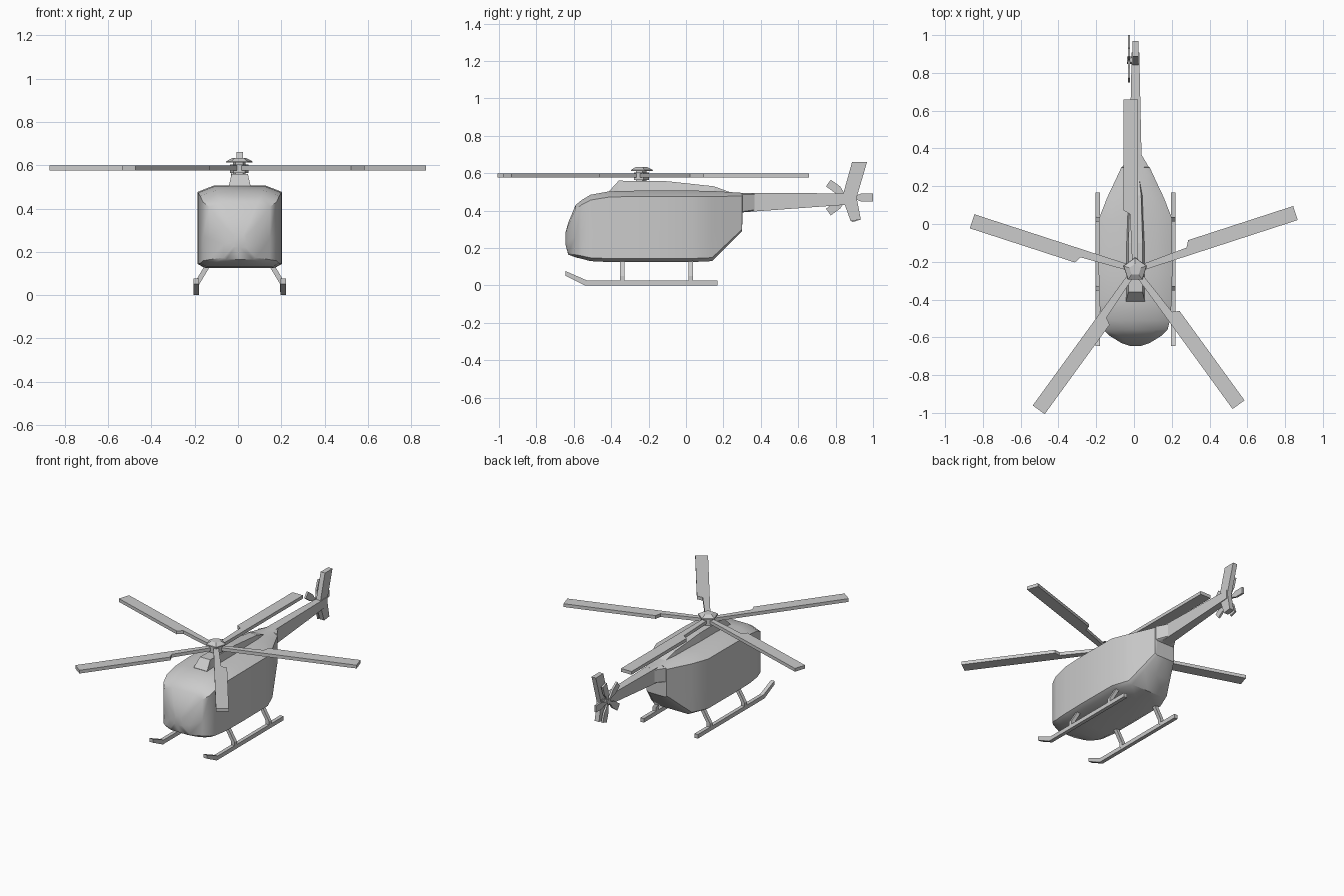
import bpy, bmesh, math
from mathutils import Matrix, Vector

cube = bpy.data.objects.get("Cube")
if cube:
    bpy.data.objects.remove(cube, do_unlink=True)

CX = 0.008      # centre plane of the airframe
grey = bpy.data.materials.new("plain grey")
grey.use_nodes = True
GREY = (0.6, 0.6, 0.6, 1)
grey.diffuse_color = GREY
grey.node_tree.nodes["Principled BSDF"].inputs["Base Color"].default_value = GREY


def finish(bm, name, smooth=None):
    bmesh.ops.recalc_face_normals(bm, faces=bm.faces)
    mesh = bpy.data.meshes.new(name)
    bm.to_mesh(mesh)
    bm.free()
    mesh.materials.append(grey)
    obj = bpy.data.objects.new(name, mesh)
    bpy.context.collection.objects.link(obj)
    if smooth:
        bpy.ops.object.select_all(action='DESELECT')
        obj.select_set(True)
        bpy.context.view_layer.objects.active = obj
        bpy.ops.object.shade_smooth_by_angle(angle=math.radians(smooth))
    return obj


def loft(name, rings, smooth=None):
    """Skin a list of equally long closed rings and cap both ends."""
    bm = bmesh.new()
    rows = [[bm.verts.new(p) for p in ring] for ring in rings]
    n = len(rows[0])
    for a, b in zip(rows, rows[1:]):
        for i in range(n):
            j = (i + 1) % n
            bm.faces.new((a[i], a[j], b[j], b[i]))
    bm.faces.new(rows[0])
    bm.faces.new(rows[-1])
    return finish(bm, name, smooth)


def plate(name, outline, axis, low, high, matrix=Matrix()):
    """Extrude a 2D outline along the x or z axis."""
    def at(p, d):
        v = (d, p[0], p[1]) if axis == 'x' else (p[0], p[1], d)
        return matrix @ Vector(v)
    return loft(name, [[at(p, d) for p in outline] for d in (low, high)])


def body_ring(y, w, lo, hi):
    h = hi - lo
    half = [(0, lo), (0.82 * w, lo), (w, lo + 0.05 * h), (w, lo + 0.4 * h),
            (w, hi - 0.08 * h), (0.6 * w, hi)]
    ring = half + [(0, hi)] + [(-x, z) for x, z in reversed(half[1:])]
    return [(CX + x, y, z) for x, z in ring]


# Cabin: station, half width, bottom, top
stations = [(-0.645, 0.03, 0.22, 0.28), (-0.63, 0.075, 0.165, 0.335),
            (-0.59, 0.14, 0.15, 0.43), (-0.56, 0.17, 0.143, 0.455),
            (-0.51, 0.182, 0.13, 0.485), (-0.41, 0.192, 0.125, 0.503),
            (-0.25, 0.195, 0.125, 0.507), (0.03, 0.193, 0.125, 0.507),
            (0.14, 0.15, 0.13, 0.505), (0.22, 0.112, 0.21, 0.5),
            (0.30, 0.075, 0.29, 0.495), (0.302, 0.07, 0.39, 0.495),
            (0.37, 0.03, 0.4, 0.495)]
loft("cabin", [body_ring(*s) for s in stations], smooth=35)


def box_ring(y, w, lo, hi, top=1.0):
    return [(CX - w, y, lo), (CX + w, y, lo), (CX + w * top, y, hi), (CX - w * top, y, hi)]


# Engine housing and tail boom
loft("engine_housing", [box_ring(-0.41, 0.05, 0.49, 0.505),
                        box_ring(-0.36, 0.05, 0.49, 0.56, 0.75),
                        box_ring(-0.1, 0.05, 0.49, 0.557, 0.75),
                        box_ring(0.15, 0.04, 0.49, 0.53, 0.75),
                        box_ring(0.24, 0.02, 0.485, 0.497)])
loft("tail_boom", [box_ring(0.22, 0.035, 0.385, 0.495),
                   box_ring(0.908, 0.02, 0.435, 0.492)])

# Swept tail fin
plate("tail_fin", [(0.888, 0.66), (0.968, 0.66), (0.912, 0.47), (0.935, 0.352),
                   (0.88, 0.345), (0.835, 0.47)], 'x', CX - 0.016, CX + 0.016)

# Main rotor
HUB = Vector((0.006, -0.242, 0))
blade = [(-0.016, 0.04), (-0.016, 0.9), (0.062, 0.9), (0.062, 0.315),
         (0.027, 0.295), (0.016, 0.04)]
blade = [(-x, y) for x, y in blade]     # wide chord on the trailing side
for k in range(5):
    turn = Matrix.Translation(HUB) @ Matrix.Rotation(math.radians(72 * k), 4, 'Z')
    plate(f"main_blade_{k + 1}", blade, 'z', 0.576, 0.598, turn)


def pentagon(r, z):
    return [HUB + Vector((r * math.sin(math.tau * k / 5), r * math.cos(math.tau * k / 5), z))
            for k in range(5)]


loft("rotor_mast", [pentagon(0.03, 0.53), pentagon(0.03, 0.615)])
loft("rotor_plate", [pentagon(0.045, 0.565), pentagon(0.045, 0.603)])
loft("rotor_cap", [pentagon(0.065, 0.612), pentagon(0.063, 0.618), pentagon(0.032, 0.634)])

# Tail rotor on the right side of the boom
small = [(0.0, -0.008), (0.04, -0.01), (0.07, -0.022), (0.132, -0.022),
         (0.132, 0.022), (0.07, 0.022), (0.04, 0.01), (0.0, 0.008)]
for k in range(5):
    turn = Matrix.Translation((0, 0.868, 0.47)) @ Matrix.Rotation(math.radians(72 * k), 4, 'X')
    plate(f"tail_blade_{k + 1}", small, 'x', -0.033, -0.02, turn)
hub = [(0.868 + 0.02 * math.cos(math.tau * k / 6), 0.47 + 0.02 * math.sin(math.tau * k / 6))
       for k in range(6)]
plate("tail_rotor_hub", hub, 'x', -0.036, CX)

# Landing skids with splayed struts
skid = [(0.168, 0), (0.168, 0.027), (-0.53, 0.027), (-0.645, 0.077),
        (-0.645, 0.052), (-0.54, 0)]
for side, label in ((1, "left"), (-1, "right")):
    xs = sorted((CX + side * 0.188, CX + side * 0.213))
    plate(f"{label}_skid", skid, 'x', *xs)
    for y, place in ((-0.34, "front"), (0.026, "rear")):
        rings = []
        for x, z in ((0.2, 0.015), (0.2, 0.05), (0.14, 0.15)):
            rings.append([(CX + side * (x + dx), y + dy, z) for dx, dy in
                          ((-0.013, -0.012), (0.013, -0.012), (0.013, 0.012), (-0.013, 0.012))])
        loft(f"{label}_{place}_strut", rings)
